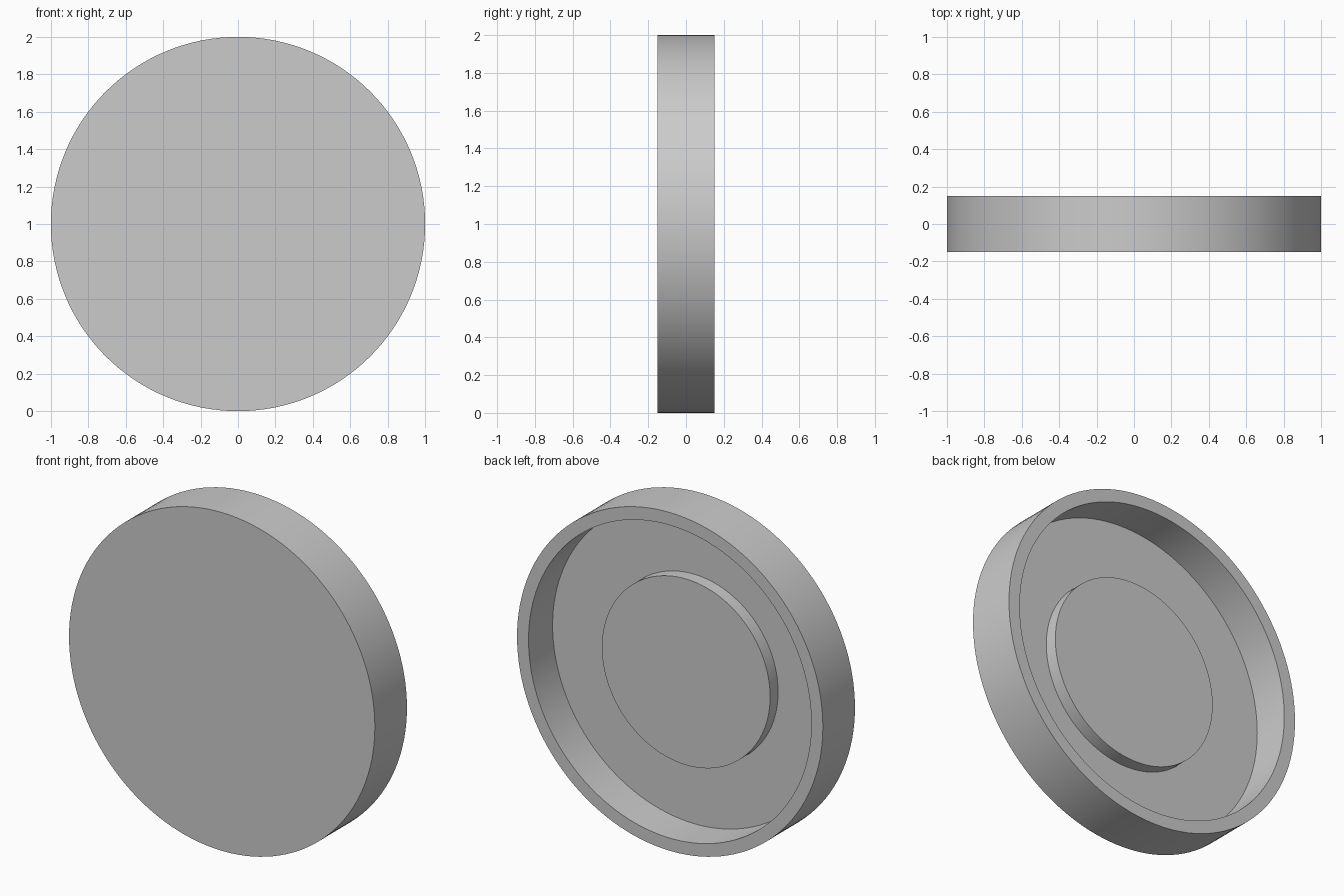
import bpy
import bmesh
import math
from mathutils import Vector

if "Cube" in bpy.data.objects:
    bpy.data.objects.remove(bpy.data.objects["Cube"], do_unlink=True)

SEGMENTS = 128
CENTRE = Vector((0, 0, 1))

grey = bpy.data.materials.new("light_grey")
grey.use_nodes = True
colour = (0.6, 0.6, 0.6, 1)
grey.diffuse_color = colour
grey.node_tree.nodes["Principled BSDF"].inputs["Base Color"].default_value = colour


def lathe(name, profile, material):
    """Spin (radius, depth) points about the front-to-back axis."""
    bm = bmesh.new()
    verts = [bm.verts.new(CENTRE + Vector((r, y, 0))) for r, y in profile]
    edges = [bm.edges.new(pair) for pair in zip(verts, verts[1:])]
    bmesh.ops.spin(bm, geom=verts + edges, cent=CENTRE, axis=(0, 1, 0),
                   angle=math.tau, steps=SEGMENTS, use_merge=False)
    bmesh.ops.remove_doubles(bm, verts=bm.verts, dist=0.0001)
    bmesh.ops.recalc_face_normals(bm, faces=bm.faces)
    mesh = bpy.data.meshes.new(name)
    bm.to_mesh(mesh)
    bm.free()
    mesh.materials.append(material)
    obj = bpy.data.objects.new(name, mesh)
    bpy.context.collection.objects.link(obj)
    bpy.ops.object.select_all(action="DESELECT")
    obj.select_set(True)
    bpy.context.view_layer.objects.active = obj
    bpy.ops.object.shade_smooth_by_angle(angle=math.radians(30))
    return obj


# Round lid: flat front, raised rim and stepped centre boss at the back
front, floor, boss, back = -0.15, -0.075, 0.0, 0.15
rim_outer, rim_inner, boss_radius = 1.0, 0.925, 0.55
lathe("round_lid", [
    (0, front), (rim_outer, front),
    (rim_outer, back), (rim_inner, back),
    (rim_inner, floor), (boss_radius, floor),
    (boss_radius, boss), (0, boss),
], grey)
